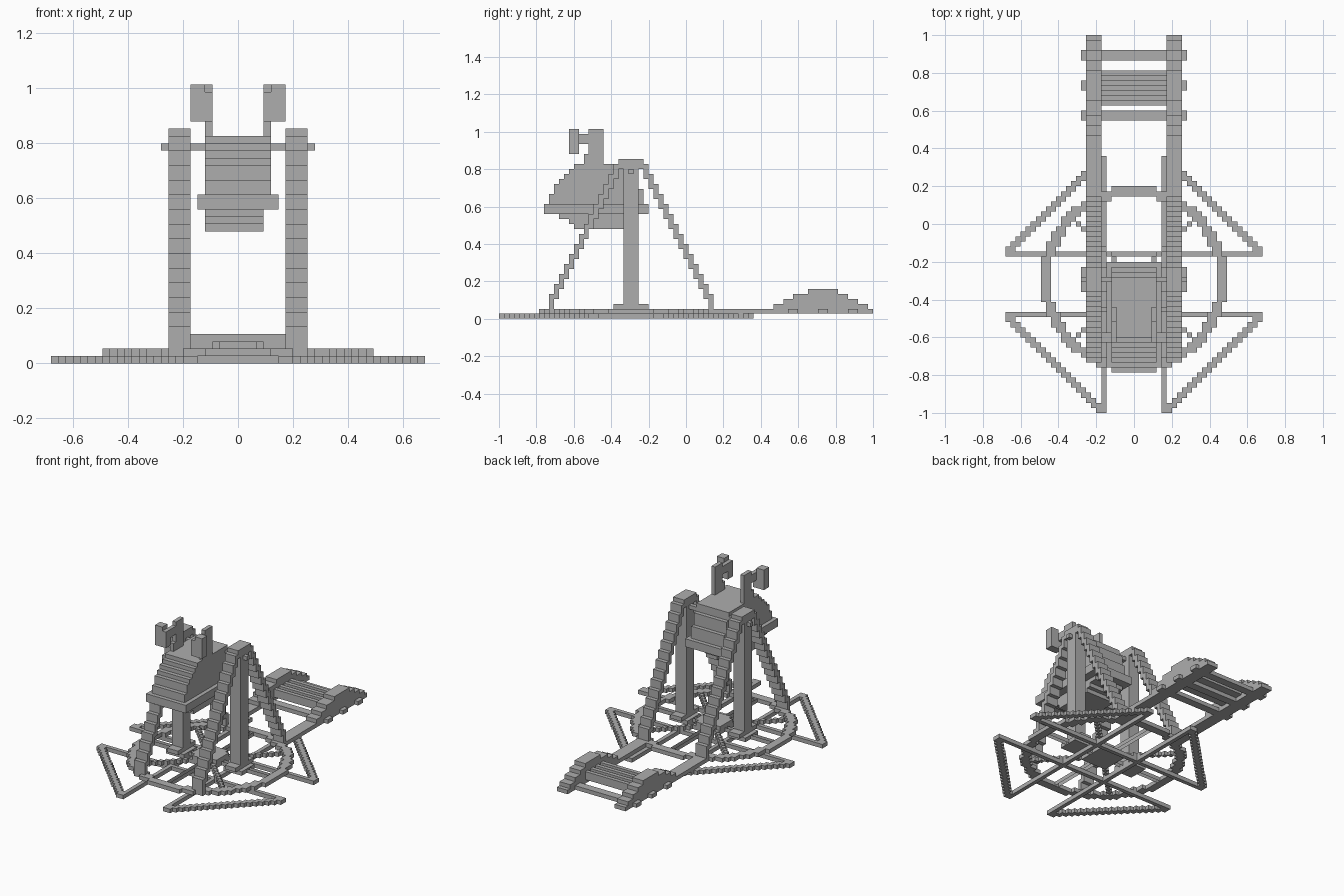
import bpy, bmesh, math
from mathutils import Matrix

if "Cube" in bpy.data.objects:
    bpy.data.objects.remove(bpy.data.objects["Cube"], do_unlink=True)

U = 2 / 75          # edge of one block
MID = -11           # block row of the wheel hub and pillars
STAR = -12          # block row of the star's middle

stone = bpy.data.materials.new("plain grey")
stone.use_nodes = True
grey = (0.42, 0.42, 0.42, 1)
stone.diffuse_color = grey
stone.node_tree.nodes["Principled BSDF"].inputs["Base Color"].default_value = grey


def build(name, boxes, mirror=False):
    """Boxes are inclusive block ranges: (x0, x1, y0, y1, z0, z1)."""
    bm = bmesh.new()
    boxes = list(boxes)
    if mirror:
        boxes += [(-b[1], -b[0]) + tuple(b[2:]) for b in boxes]
    for x0, x1, y0, y1, z0, z1 in boxes:
        centre = ((x0 + x1) / 2 * U, (y0 + y1) / 2 * U, (z0 + z1 + 1) / 2 * U)
        size = ((x1 - x0 + 1) * U, (y1 - y0 + 1) * U, (z1 - z0 + 1) * U)
        bmesh.ops.create_cube(bm, size=1, matrix=Matrix.Translation(centre) @ Matrix.Diagonal((*size, 1)))
    # drop walls shared by two touching blocks
    seen = {}
    for f in bm.faces:
        c = f.calc_center_median()
        seen.setdefault((round(c.x, 4), round(c.y, 4), round(c.z, 4), round(f.calc_area(), 6)), []).append(f)
    inner = [f for group in seen.values() if len(group) > 1 for f in group]
    bmesh.ops.delete(bm, geom=inner, context='FACES')
    mesh = bpy.data.meshes.new(name)
    bm.to_mesh(mesh)
    bm.free()
    mesh.materials.append(stone)
    ob = bpy.data.objects.new(name, mesh)
    bpy.context.collection.objects.link(ob)
    return ob


# Flat star on the ground: long bars and stepped diagonal edges
build("star_long_bars", [(6, 6, STAR - 25, STAR + 25, 0, 0)], mirror=True)
build("star_cross_bars", [(-25, 25, STAR + s * 6, STAR + s * 6, 0, 0) for s in (-1, 1)])
build("star_edges", [(24 - t, 25 - t, STAR + s * (7 + t), STAR + s * (7 + t), 0, 0)
                     for t in range(19) for s in (-1, 1)], mirror=True)

# Wheel with spokes and hub
R = range(-18, 19)
build("wheel_rim", [(x, x, MID + y, MID + y, 1, 1) for x in R for y in R
                    if 16.5 <= math.hypot(x, y) < 18.5])
build("wheel_spokes", [(0, 0, MID - 16, MID + 16, 1, 1), (-16, 16, MID, MID, 1, 1)])
build("diagonal_spokes", [(d, d, MID + s * d, MID + s * d, 1, 1)
                          for d in range(1, 12) for s in (-1, 1)], mirror=True)
build("wheel_hub", [(-w, w, MID + y, MID + y, 1, 2)
                    for y in range(-3, 4) for w in [3 if abs(y) < 2 else 4 - abs(y) + 1]])

# Pillars, feet, caps and axle
build("pillar_feet", [(6, 10, MID - 2, MID + 2, 1, 1), (7, 9, MID - 3, MID + 3, 2, 2)], mirror=True)
build("pillars", [(7, 9, MID - 1, MID + 1, 2, 29)], mirror=True)
build("pillar_caps", [(7, 9, MID - 2, MID + 2, 30, 31)], mirror=True)
build("axle", [(-10, 10, MID, MID, 29, 29)])

# Stepped legs in front of and behind each pillar
build("legs", [(7, 9, MID + s * (3 + n), MID + s * (3 + n), 28 - 2 * n, 30 - 2 * n)
               for n in range(14) for s in (-1, 1)], mirror=True)

# Tail beams with arched cheeks, cross bars and slatted deck
build("tail_beams", [(7, 9, 4, 37, 1, 1)], mirror=True)
build("tail_cheeks", [(7, 9, lo, hi, 2 + k, 2 + k)
                      for k, (lo, hi) in enumerate([(18, 36), (20, 34), (22, 32), (25, 30)])], mirror=True)
build("tail_cross_bars", [(-10, 10, y, y + 1, 1, 1) for y in (21, 27, 33)])
build("tail_deck", [(-6, 6, 24, 30, 2, 2)])
build("tail_slats", [(-6, 6, y, y, 3, 3) for y in range(24, 31, 2)])

# Hanging body: stepped hull, belt, sloped upper part
build("body_bottom", [(-4, 3, lo, hi, 18 + k, 18 + k)
                      for k, (lo, hi) in enumerate([(-22, -13), (-23, -12), (-25, -10)])])
build("body_belt", [(-5, 5, -28, -8, 21, 22)])
fronts = (-27, -27, -26, -26, -25, -24, -23, -22)
build("body_top", [(-4, 4, lo, -9 - k // 3, 23 + k, 23 + k) for k, lo in enumerate(fronts)])

# Horns: upright plate, link and forward block on each side
build("horn_plates", [(4, 4, -19, -17, 31, 37)], mirror=True)
build("horn_links", [(4, 4, -23, -20, 35, 36), (4, 4, -20, -20, 31, 32)], mirror=True)
build("horn_blocks", [(5, 6, -23, -22, 33, 37), (4, 4, -23, -22, 33, 36)], mirror=True)
